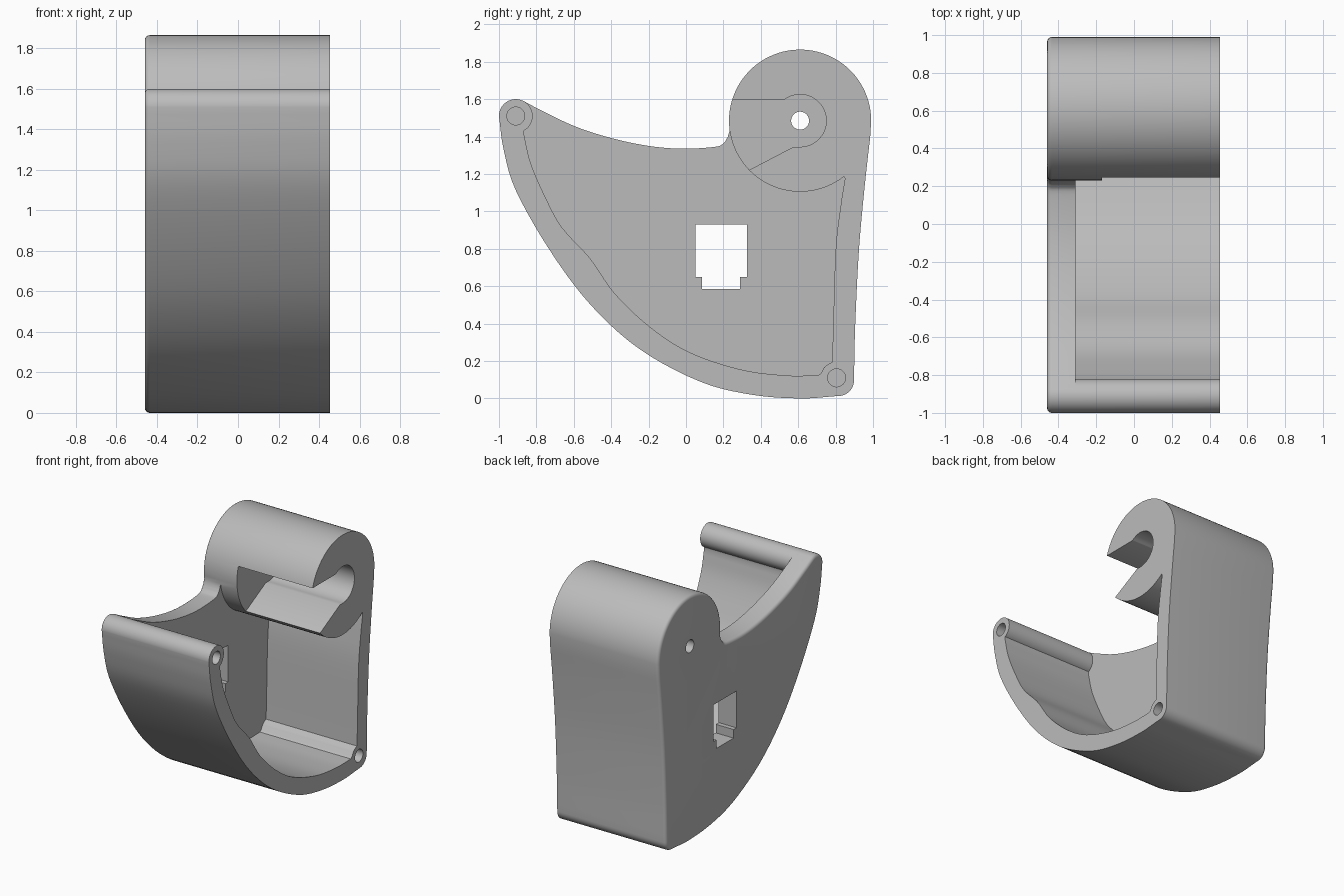
import bpy, bmesh, math
from mathutils import Vector

cube = bpy.data.objects.get("Cube")
if cube:
    bpy.data.objects.remove(cube, do_unlink=True)

grey = bpy.data.materials.new("plain grey")
grey.use_nodes = True
GREY = (0.5, 0.5, 0.5, 1)
grey.diffuse_color = GREY
grey.node_tree.nodes["Principled BSDF"].inputs["Base Color"].default_value = GREY

LEFT, FLOOR, SLOT, RIGHT = -0.46, -0.31, -0.17, 0.455
HUB, NOSE, CORNER = (0.61, 1.485), (-0.91, 1.51), (0.805, 0.11)


def arc(c, r, a0, a1, step=4):
    """Points of an arc in the y-z plane, angles in degrees."""
    n = max(1, round(abs(a1 - a0) / step))
    angles = [math.radians(a0 + (a1 - a0) * i / n) for i in range(n + 1)]
    return [(c[0] + r * math.cos(a), c[1] + r * math.sin(a)) for a in angles]


def spline(pts, n=5):
    """Smooth curve through a few points."""
    p = [Vector(q) for q in pts]
    p = [2 * p[0] - p[1]] + p + [2 * p[-1] - p[-2]]
    out = []
    for a, b, c, d in zip(p, p[1:], p[2:], p[3:]):
        for i in range(n):
            t = i / n
            out.append(tuple(0.5 * (2 * b + (c - a) * t + (2 * a - 5 * b + 4 * c - d) * t * t
                                    + (3 * b - a - 3 * c + d) * t ** 3)))
    return out + [tuple(p[-2])]


def prism(name, outline, x0, x1, bevel=0.0):
    """Extrude a y-z outline along x, optionally rounding the x0 rim."""
    bm = bmesh.new()
    face = bm.faces.new([bm.verts.new((x0, y, z)) for y, z in outline])
    ext = bmesh.ops.extrude_face_region(bm, geom=[face], use_keep_orig=True)
    verts = [g for g in ext["geom"] if isinstance(g, bmesh.types.BMVert)]
    bmesh.ops.translate(bm, verts=verts, vec=(x1 - x0, 0, 0))
    bmesh.ops.recalc_face_normals(bm, faces=bm.faces)
    if bevel:
        rim = [e for e in bm.edges if all(abs(v.co.x - x0) < 1e-5 for v in e.verts)]
        bmesh.ops.bevel(bm, geom=rim, offset=bevel, segments=4, profile=0.5, affect="EDGES")
    mesh = bpy.data.meshes.new(name)
    bm.to_mesh(mesh)
    bm.free()
    mesh.materials.append(grey)
    obj = bpy.data.objects.new(name, mesh)
    bpy.context.collection.objects.link(obj)
    return obj


# Outer silhouette: belly, bottom corner, back, hub, saddle, nose
belly = spline([(-1.0, 1.51), (-0.975, 1.33), (-0.909, 1.11), (-0.727, 0.79), (-0.51, 0.5),
                (-0.246, 0.262), (0.075, 0.09), (0.35, 0.02), (0.61, 0.0), (0.80, 0.012)])
corner = arc((0.815, 0.096), 0.083, -80, 0, 10)
back = spline([(0.899, 0.15), (0.905, 0.4), (0.925, 0.8), (0.957, 1.15), (0.985, 1.4)])
hub = arc(HUB, 0.38, 0, 188)
saddle = spline([(0.222, 1.395), (0.2, 1.364), (0.155, 1.345), (-0.02, 1.335), (-0.2, 1.35),
                 (-0.4, 1.392), (-0.6, 1.457), (-0.8, 1.553)])
nose = arc(NOSE, 0.09, 64, 176)
body = prism("housing", belly + corner + back + hub + saddle + nose, LEFT, RIGHT, 0.025)

# Hollow interior, open above the saddle
inner = spline([(-0.866, 1.41), (-0.83, 1.257), (-0.754, 1.08), (-0.663, 0.914), (-0.513, 0.749),
                (-0.38, 0.56), (-0.19, 0.38), (0.02, 0.246), (0.29, 0.155), (0.53, 0.123),
                (0.706, 0.123)])
boss = [(0.722, 0.135), (0.738, 0.166), (0.76, 0.183), (0.78, 0.193)]
inner_back = spline([(0.785, 0.31), (0.80, 0.79), (0.827, 1.03), (0.85, 1.175)])
cavity = (inner + boss + inner_back + arc(HUB, 0.38, 308, 180)
          + [(0.15, 1.75), (-0.76, 1.75)] + arc(NOSE, 0.09, 64, -60))

# Keyhole slot through the hub
slot = ([(0.1, 1.597), (0.525, 1.597)] + arc(HUB, 0.14, 125, -92)
        + [(0.575, 1.345), (0.345, 1.225), (0.1, 1.10)])

# Stepped window and screw holes
window = [(0.05, 0.65), (0.085, 0.65), (0.085, 0.585), (0.29, 0.585),
          (0.29, 0.65), (0.325, 0.65), (0.325, 0.93), (0.05, 0.93)]
cutters = [
    prism("cavity_cutter", cavity, FLOOR, 1),
    prism("slot_cutter", slot, SLOT, 1),
    prism("window_cutter", window, -1, 0),
    prism("axle_hole_cutter", arc(HUB, 0.048, 0, 348, 12), -1, 0),
    prism("nose_screw_cutter", arc(NOSE, 0.048, 0, 348, 12), 0.05, 1),
    prism("corner_screw_cutter", arc(CORNER, 0.048, 0, 348, 12), 0.05, 1),
]
bpy.context.view_layer.objects.active = body
body.select_set(True)
for c in cutters:
    c.hide_render = True
    mod = body.modifiers.new(c.name, "BOOLEAN")
    mod.operation, mod.solver, mod.object = "DIFFERENCE", "EXACT", c
    bpy.ops.object.modifier_apply(modifier=mod.name)
    bpy.data.objects.remove(c, do_unlink=True)

bpy.ops.object.select_all(action="DESELECT")
body.select_set(True)
bpy.ops.object.shade_smooth_by_angle(angle=math.radians(30))
